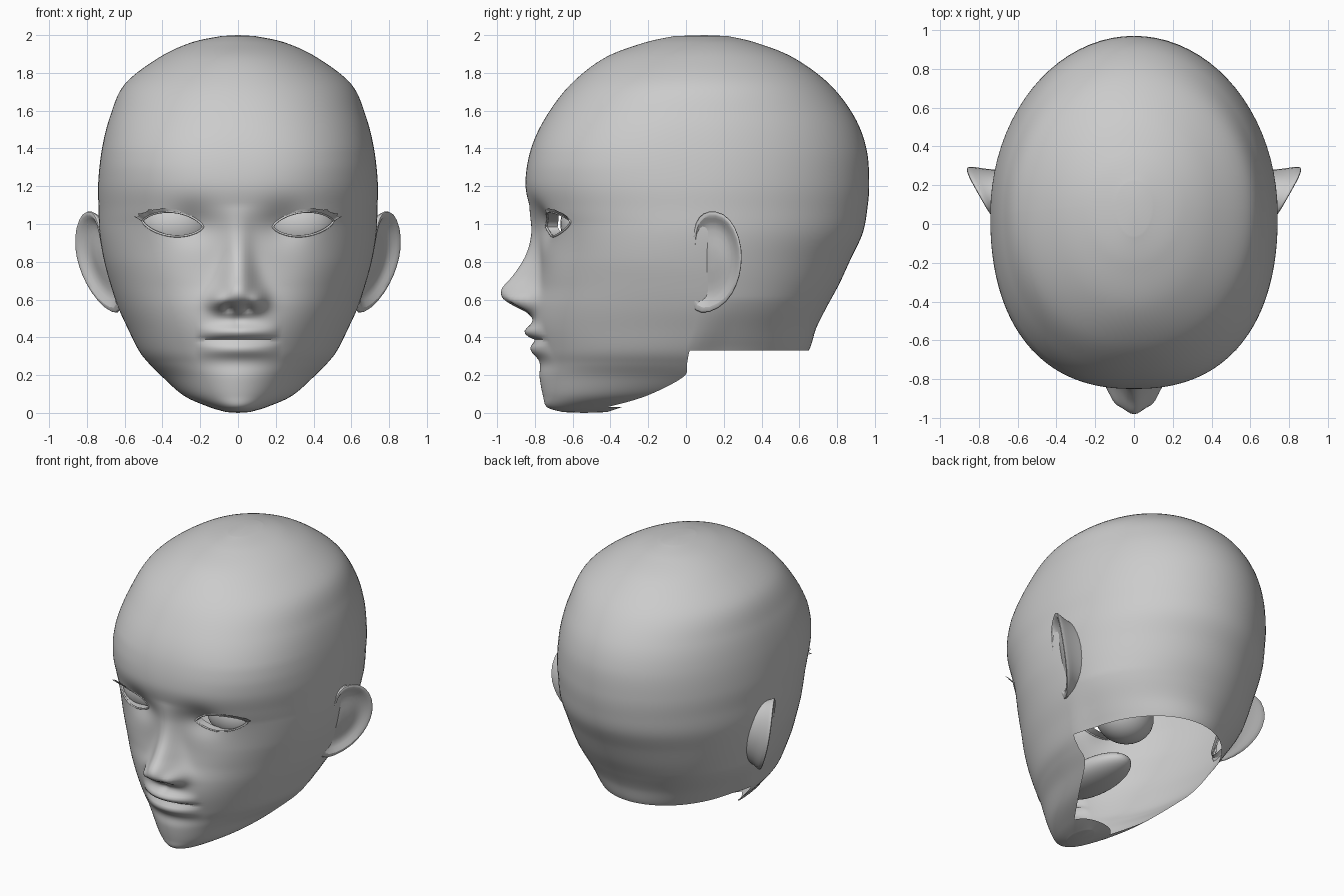
import bpy, bmesh, math

if "Cube" in bpy.data.objects:
    bpy.data.objects.remove(bpy.data.objects["Cube"], do_unlink=True)

clay = bpy.data.materials.new("plain_grey")
clay.use_nodes = True
GREY = (0.6, 0.6, 0.6, 1)
clay.diffuse_color = GREY
clay.node_tree.nodes["Principled BSDF"].inputs["Base Color"].default_value = GREY

# Head sections: height, front y, back y, half width, y of widest point
HEAD = [(.004, -.65, -.42, .06, -.54), (.03, -.735, -.34, .15, -.42), (.09, -.757, -.16, .285, -.21),
        (.19, -.775, .3, .4, -.015), (.26, -.772, .58, .47, .005), (.33, -.785, .65, .525, .02),
        (.45, -.81, .69, .585, .07), (.56, -.81, .745, .635, .09), (.68, -.785, .81, .675, .07),
        (.81, -.775, .87, .71, .05), (.95, -.79, .935, .733, .05), (1.08, -.825, .96, .738, .05),
        (1.22, -.85, .97, .74, .05), (1.4, -.82, .955, .72, .05), (1.57, -.74, .89, .677, .06),
        (1.74, -.61, .76, .6, .08), (1.88, -.43, .57, .42, .09), (1.96, -.22, .37, .25, .1),
        (1.995, -.06, .22, .09, .1)]
# Nose: height, projection, half width
NOSE = [(.5, 0, .1), (.535, .04, .115), (.57, .11, .12), (.61, .172, .115), (.66, .185, .1),
        (.73, .135, .085), (.84, .07, .07), (.95, .03, .065), (1.1, 0, .07)]
EYE_X, EYE_Z, EYE_W, EYE_H, TILT = .345, 1.0, .16, .064, .09


def section(keys, u):
    """Smooth interpolation through the key sections."""
    i = min(max(int(u), 0), len(keys) - 2)
    t = u - i
    k = [keys[min(max(j, 0), len(keys) - 1)] for j in range(i - 1, i + 3)]
    return [b + t / 2 * (c - a + t * (2 * a - 5 * b + 4 * c - d + t * (3 * (b - c) + d - a)))
            for a, b, c, d in zip(*k)]


def section_at(keys, z):
    i = 0
    while i < len(keys) - 2 and keys[i + 1][0] < z:
        i += 1
    lo, hi = float(i), i + 1.0
    for _ in range(12):
        mid = (lo + hi) / 2
        if section(keys, mid)[0] < z:
            lo = mid
        else:
            hi = mid
    return section(keys, lo)


def bump(x, z, cx, cz, rx, rz):
    return math.exp(-((x - cx) / rx) ** 2 - ((z - cz) / rz) ** 2)


def clamp(v):
    return min(max(v, 0), 1)


def relief(x, z):
    """Forward projection of the facial features."""
    x = abs(x)
    d = 0
    if NOSE[0][0] < z < NOSE[-1][0]:
        _, out, w = section_at(NOSE, z)
        d += max(out, 0) * math.exp(-(x / w) ** 2.2)
    d += .05 * bump(x, z, .105, .595, .045, .05)         # nostril wings
    d -= .04 * bump(x, z, .05, .555, .022, .018)         # nostrils
    lip = clamp(1 - (x / .22) ** 2)
    d += .05 * lip * math.exp(-((z - .428) / .036) ** 2)
    d += .037 * lip * math.exp(-((z - .335) / .042) ** 2)
    d -= .022 * clamp(1 - (x / .23) ** 4) * math.exp(-((z - .383) / .012) ** 2)
    d -= .01 * bump(x, z, 0, .49, .025, .04)             # groove above the lip
    d -= .05 * bump(x, z, .24, 1.0, .12, .1)             # eye sockets
    d += .012 * bump(x, z, .38, .75, .15, .14)           # cheeks
    return d


def face_y(x, z):
    _, front, _, wide, mid = section_at(HEAD, z)
    n = 2 + .2 * (clamp((z - .2) / .6) + clamp((z - 1) / .3)) * clamp((1.9 - z) / .5)
    f = clamp(abs(x) / wide)
    return mid - (mid - front) * (1 - f ** n) ** (1 / n) - relief(x, z)


def eye_offsets(x, z):
    dx = abs(x) - EYE_X
    return dx / EYE_W, (z - EYE_Z - TILT * dx) / EYE_H


def eye_radius(dx, dz):
    return dx * dx + abs(dz) ** 1.4


def lid_point(a, side, upper=1):
    """Point on the almond lid line; a = 0 is the outer corner."""
    dx = EYE_W * math.cos(a)
    x = EYE_X + dx
    z = EYE_Z + TILT * dx + upper * EYE_H * max(math.sin(a), 0) ** 1.43
    return side * x, face_y(x, z), z


def add_mesh(name, bm):
    bmesh.ops.recalc_face_normals(bm, faces=bm.faces)
    me = bpy.data.meshes.new(name)
    bm.to_mesh(me)
    bm.free()
    return add_object(name, me)


def add_object(name, data):
    ob = bpy.data.objects.new(name, data)
    data.materials.append(clay)
    bpy.context.collection.objects.link(ob)
    return ob


def bridge(bm, rings, skip=lambda r, i: False):
    n = len(rings[0])
    for r in range(len(rings) - 1):
        for i in range(n):
            if not skip(r, i):
                j = (i + 1) % n
                bm.faces.new((rings[r][i], rings[r][j], rings[r + 1][j], rings[r + 1][i]))


def fan(bm, ring, tip):
    v = bm.verts.new(tip)
    for i, a in enumerate(ring):
        bm.faces.new((a, ring[(i + 1) % len(ring)], v))


# Head shell: stacked rings, with the neck left open and set in behind the jaw
FRONT, BACK, SUB = 112, 40, 8
bm = bmesh.new()
rings = []
for r in range((len(HEAD) - 1) * SUB + 1):
    z, front, back, wide, mid = section(HEAD, r / SUB)
    ring = []
    for i in range(FRONT):
        x = wide * math.sin((2 * i / FRONT - 1) * math.pi / 2)
        ring.append(bm.verts.new((x, face_y(x, z), z)))
    for i in range(BACK):
        a = math.pi * i / BACK
        neck = 1 - .06 * clamp((.6 - z) / .25) * clamp(4 * math.sin(a))
        ring.append(bm.verts.new((wide * neck * math.cos(a), mid + (back - mid) * math.sin(a), z)))
    rings.append(ring)
bridge(bm, rings, lambda r, i: i >= FRONT and SUB <= r < 5 * SUB)
fan(bm, rings[0], (0, -.54, 0))
fan(bm, rings[-1], (0, .1, 2))
bmesh.ops.delete(bm, geom=[v for v in bm.verts if not v.link_faces], context='VERTS')

# Eye openings: cut, fit to the almond line, turn the rim inward
hole = [f for f in bm.faces if f.calc_center_median().y < -.4
        and any(eye_radius(*eye_offsets(v.co.x, v.co.z)) < .9 for v in f.verts)]
bmesh.ops.delete(bm, geom=hole, context='FACES')
rim = [e for e in bm.edges if e.is_boundary and all(v.co.z > .8 and v.co.y < -.4 for v in e.verts)]
for v in {v for e in rim for v in e.verts}:
    dx, dz = eye_offsets(v.co.x, v.co.z)
    for _ in range(8):
        k = eye_radius(dx, dz) ** -.55
        dx, dz = dx * k, dz * k
    x = EYE_X + dx * EYE_W
    z = EYE_Z + TILT * dx * EYE_W + dz * EYE_H
    v.co = (math.copysign(x, v.co.x), face_y(x, z), z)
lip = bmesh.ops.extrude_edge_only(bm, edges=rim)["geom"]
bmesh.ops.translate(bm, vec=(0, .06, 0), verts=[g for g in lip if isinstance(g, bmesh.types.BMVert)])
add_mesh("head", bm)


def ball(name, centre, radii):
    bm = bmesh.new()
    bmesh.ops.create_uvsphere(bm, u_segments=32, v_segments=20, radius=1)
    bmesh.ops.scale(bm, vec=radii, verts=bm.verts)
    bmesh.ops.translate(bm, vec=centre, verts=bm.verts)
    add_mesh(name, bm)


ball("mouth_cavity", (0, -.4, .4), (.16, .32, .09))

# Ear outline in side view: y, z
EAR = [(.04, .98), (.065, 1.04), (.115, 1.075), (.2, 1.065), (.265, .99), (.3, .87), (.295, .77),
       (.275, .68), (.22, .58), (.12, .52), (.04, .53), (.02, .61), (.035, .74), (.035, .87)]
# Ear layers from the head outward: outline scale, share of the flare, x offset
LAYERS = [(.88, 0, -.04), (.9, .45, -.02), (.99, .85, -.01), (1.0, 1, 0), (.9, 1, .003),
          (.78, 1, -.03), (.62, 1, -.05), (.25, 1, -.04)]


def ear_point(y, z, scale, flare, off, side):
    y, z = .15 + (y - .15) * scale, .82 + (z - .82) * scale
    return side * (section_at(HEAD, z)[3] + (y - .04) * .57 * flare + off), y, z


for side, word in ((1, "left"), (-1, "right")):
    ball(word + "_eyeball", (side * .33, -.49, EYE_Z), (.2, .175, .17))

    bm = bmesh.new()
    rings = [[bm.verts.new(ear_point(y, z, *layer, side)) for y, z in EAR] for layer in LAYERS]
    bridge(bm, rings)
    fan(bm, rings[-1], ear_point(.15, .82, 1, 1, -.04, side))
    ear = add_mesh(word + "_ear", bm)
    ear.modifiers.new("Smooth", 'SUBSURF').levels = 1

    # Lid edge: thin tube along the almond line
    cu = bpy.data.curves.new(word + "_eyelid_edge", 'CURVE')
    cu.dimensions = '3D'
    cu.bevel_depth = .006
    cu.bevel_resolution = 2
    sp = cu.splines.new('POLY')
    N = 40
    sp.points.add(N - 1)
    for i, p in enumerate(sp.points):
        a = 2 * math.pi * i / N
        x, y, z = lid_point(a if a <= math.pi else 2 * math.pi - a, side, 1 if a <= math.pi else -1)
        p.co = (x, y, z, 1)
    sp.use_cyclic_u = True
    add_object(word + "_eyelid_edge", cu)

    # Lashes: jagged strip along the upper lid, longest at the outer corner
    bm = bmesh.new()
    prev = None
    for i in range(25):
        a = math.pi * i / 28
        x, y, z = lid_point(a, side)
        grow = (1 - i / 25) * (1 if i % 4 == 0 else .6) + .1
        root = bm.verts.new((x, y - .004, z))
        tip = bm.verts.new((x + side * .045 * grow * math.cos(a / 2), y - .02 * grow, z + .01 + .015 * grow))
        if prev:
            bm.faces.new((prev[0], root, tip, prev[1]))
        prev = root, tip
    add_mesh(word + "_eyelashes", bm)

# Smooth shading with crisp rims
for ob in bpy.context.collection.objects:
    is_part = ob.type == 'MESH' and clay.name in ob.data.materials
    ob.select_set(is_part)
    if is_part:
        bpy.context.view_layer.objects.active = ob
bpy.ops.object.shade_smooth_by_angle(angle=math.radians(50))
